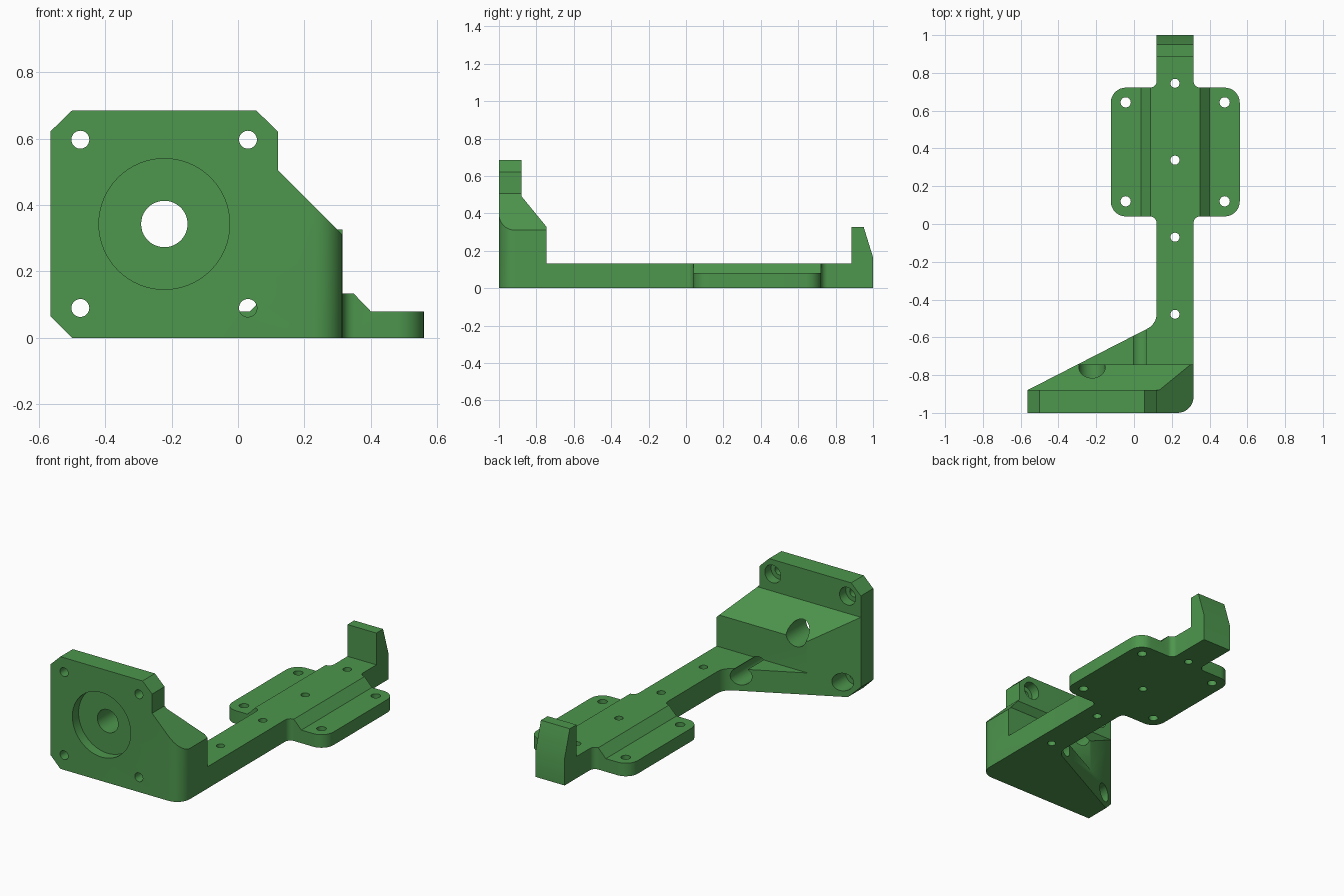
import bpy, bmesh, math
from mathutils import Vector

if "Cube" in bpy.data.objects:
    bpy.data.objects.remove(bpy.data.objects["Cube"])

green = bpy.data.materials.new("green plastic")
green.diffuse_color = (0.075, 0.305, 0.075, 1)
green.use_nodes = True
green.node_tree.nodes["Principled BSDF"].inputs["Base Color"].default_value = green.diffuse_color


def outline(corners, steps=8):
    """Closed 2D outline; each corner is (a, b) or (a, b, fillet radius)."""
    pts, n = [], len(corners)
    for i, c in enumerate(corners):
        p = Vector(c[:2])
        if len(c) == 2:
            pts.append(p)
            continue
        u = (Vector(corners[i - 1][:2]) - p).normalized()
        v = (Vector(corners[(i + 1) % n][:2]) - p).normalized()
        half = u.angle(v) / 2
        centre = p + (u + v).normalized() * c[2] / math.sin(half)
        start = p + u * c[2] / math.tan(half) - centre
        end = p + v * c[2] / math.tan(half) - centre
        sweep = math.pi - 2 * half
        for k in range(steps + 1):
            t = k / steps
            pts.append(centre + (start * math.sin((1 - t) * sweep)
                                 + end * math.sin(t * sweep)) / math.sin(sweep))
    return pts


def prism(name, pts, axis, lo, hi):
    """Extrude a 2D outline along x, y or z."""
    place = {"x": lambda a, b, h: (h, a, b),
             "y": lambda a, b, h: (a, h, b),
             "z": lambda a, b, h: (a, b, h)}[axis]
    bm = bmesh.new()
    face = bm.faces.new([bm.verts.new(place(p[0], p[1], lo)) for p in pts])
    ext = bmesh.ops.extrude_face_region(bm, geom=[face])
    top = [v for v in ext["geom"] if isinstance(v, bmesh.types.BMVert)]
    bmesh.ops.translate(bm, verts=top, vec=place(0, 0, hi - lo))
    bmesh.ops.recalc_face_normals(bm, faces=bm.faces)
    me = bpy.data.meshes.new(name)
    bm.to_mesh(me)
    bm.free()
    me.materials.append(green)
    ob = bpy.data.objects.new(name, me)
    bpy.context.collection.objects.link(ob)
    return ob


def rod(axis, a, b, r, lo, hi, n=40):
    ring = [(a + r * math.cos(2 * math.pi * k / n), b + r * math.sin(2 * math.pi * k / n))
            for k in range(n)]
    return prism("cutter", ring, axis, lo, hi)


def combine(ob, other, mode):
    mod = ob.modifiers.new("combine", "BOOLEAN")
    mod.operation, mod.solver, mod.object = mode, "EXACT", other
    bpy.context.view_layer.objects.active = ob
    bpy.ops.object.modifier_apply(modifier=mod.name)
    bpy.data.objects.remove(other)


# Upright motor plate with its sloped brace: three crossed profiles
bracket = prism("mounting_bracket", outline([
    (-0.565, -1), (0.315, -1, 0.085), (0.315, -0.42), (0.12, -0.42),
    (0.12, -0.529, 0.09), (-0.565, -0.88)]), "z", 0, 0.685)
front = prism("front_profile", outline([
    (-0.5, 0), (0.315, 0), (0.315, 0.31), (0.12, 0.505), (0.12, 0.622),
    (0.055, 0.685), (-0.5, 0.685), (-0.565, 0.622), (-0.565, 0.065)]), "y", -1.1, -0.3)
side = prism("side_profile", outline([
    (-1.1, -0.1), (-0.3, -0.1), (-0.3, 0.133), (-0.745, 0.133), (-0.745, 0.327),
    (-0.88, 0.492), (-0.88, 0.8), (-1.1, 0.8)]), "x", -1, 1)
combine(bracket, front, "INTERSECT")
combine(bracket, side, "INTERSECT")

# Long arm and rounded pad with a raised bevelled ridge
arm = prism("arm_and_pad", outline([
    (0.12, -0.42), (0.315, -0.42), (0.315, 0.04, 0.035), (0.56, 0.04, 0.08),
    (0.56, 0.722, 0.08), (0.315, 0.722, 0.035), (0.315, 0.885), (0.12, 0.885),
    (0.12, 0.722, 0.035), (-0.123, 0.722, 0.08), (-0.123, 0.04, 0.08),
    (0.12, 0.04, 0.035)]), "z", 0, 0.3)
ridge = prism("ridge_profile", outline([
    (-0.3, -0.1), (0.7, -0.1), (0.7, 0.08), (0.4, 0.08), (0.349, 0.133),
    (0.087, 0.133), (0.036, 0.08), (-0.3, 0.08)]), "y", -0.6, 1.2)
combine(arm, ridge, "INTERSECT")

# Hooked end stop
stop = prism("end_stop", outline([
    (0.885, 0), (1, 0), (1, 0.165), (0.95, 0.327), (0.885, 0.327)]), "x", 0.12, 0.315)
combine(bracket, arm, "UNION")
combine(bracket, stop, "UNION")

# Centre recess and shaft hole
combine(bracket, rod("y", -0.222, 0.343, 0.197, -1.1, -0.94, 64), "DIFFERENCE")
combine(bracket, rod("y", -0.222, 0.343, 0.07, -1.1, -0.5), "DIFFERENCE")

# Plate screw holes, counterbored from the back
for x in (-0.475, 0.03):
    for z in (0.09, 0.597):
        combine(bracket, rod("y", x, z, 0.027, -1.1, -0.9), "DIFFERENCE")
        combine(bracket, rod("y", x, z, 0.054, -0.94, -0.45), "DIFFERENCE")

# Vertical screw holes in the arm and pad
for y in (-0.478, -0.07, 0.338, 0.745):
    combine(bracket, rod("z", 0.217, y, 0.024, -0.1, 0.3, 24), "DIFFERENCE")
for x in (-0.044, 0.48):
    for y in (0.12, 0.644):
        combine(bracket, rod("z", x, y, 0.027, -0.1, 0.3, 24), "DIFFERENCE")

# Smooth the fillets and bores, keep the edges crisp
bpy.ops.object.select_all(action="DESELECT")
bracket.select_set(True)
bpy.context.view_layer.objects.active = bracket
bpy.ops.object.shade_smooth_by_angle(angle=math.radians(30))
